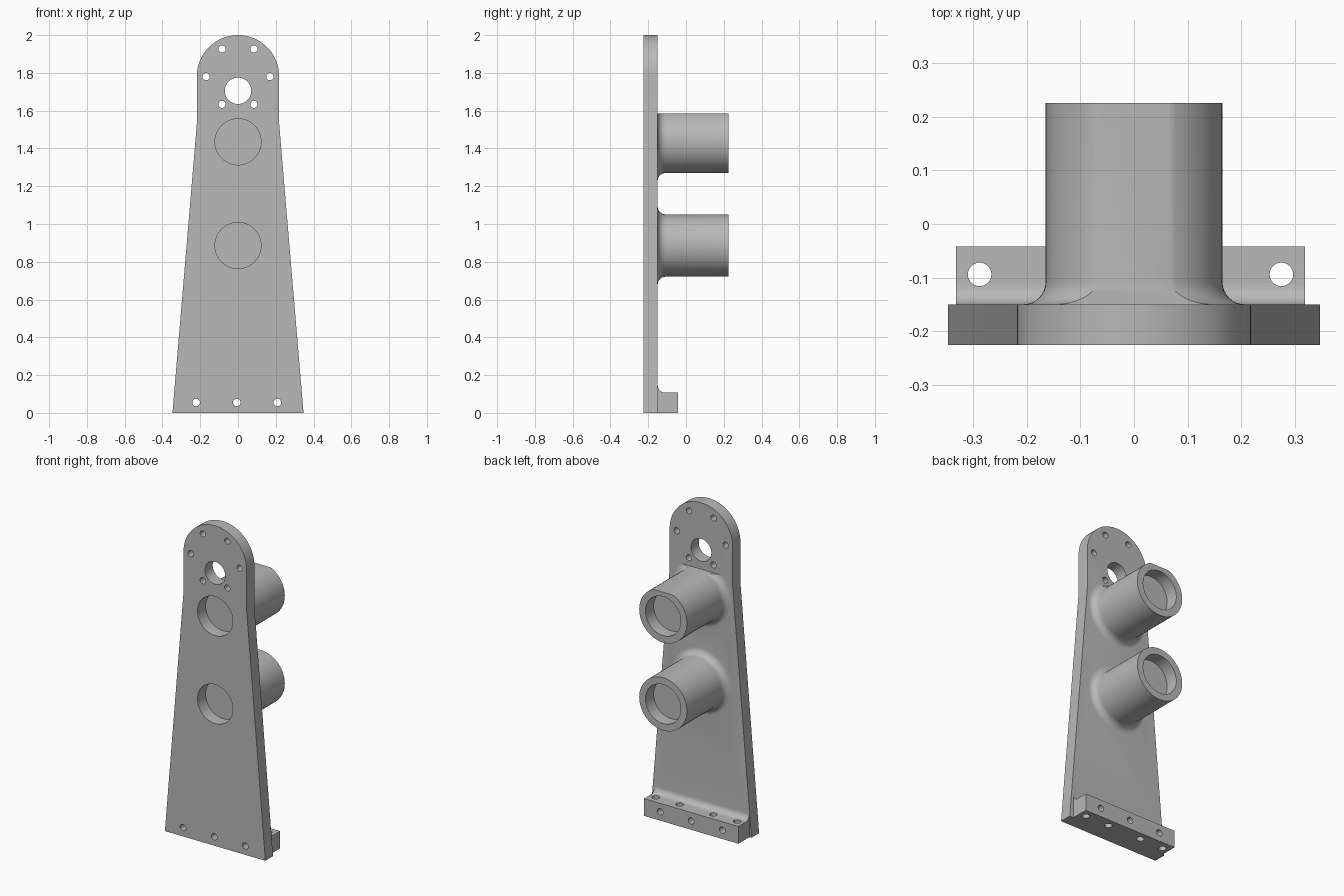
import bpy, bmesh, math
from mathutils import Matrix, Vector

if "Cube" in bpy.data.objects:
    bpy.data.objects.remove(bpy.data.objects["Cube"], do_unlink=True)

FRONT, BACK, END = -0.226, -0.15, 0.226     # plate faces and tube end, along y
TUBES = {"upper_tube": 1.435, "lower_tube": 0.886}
TUBE_R, BORE_R, LIP_R, FILLET = 0.165, 0.122, 0.101, 0.042
SHIFT = -0.0065                             # the foot sits slightly off centre


def make_object(name, bm):
    bmesh.ops.recalc_face_normals(bm, faces=bm.faces)
    mesh = bpy.data.meshes.new(name)
    bm.to_mesh(mesh)
    bm.free()
    obj = bpy.data.objects.new(name, mesh)
    bpy.context.collection.objects.link(obj)
    return obj


def prism(name, points, offset):
    """Extrude a closed outline along an offset."""
    bm = bmesh.new()
    face = bm.faces.new([bm.verts.new(p) for p in points])
    out = bmesh.ops.extrude_face_region(bm, geom=[face])
    moved = [v for v in out["geom"] if isinstance(v, bmesh.types.BMVert)]
    bmesh.ops.translate(bm, verts=moved, vec=offset)
    return make_object(name, bm)


def rod(name, centre, radius, length, axis="Y", sides=24):
    bm = bmesh.new()
    turn = Matrix.Rotation(math.pi / 2, 4, "X") if axis == "Y" else Matrix()
    bmesh.ops.create_cone(bm, cap_ends=True, segments=sides, radius1=radius,
                          radius2=radius, depth=length,
                          matrix=Matrix.Translation(centre) @ turn)
    return make_object(name, bm)


def combine(target, other, operation):
    mod = target.modifiers.new(other.name, "BOOLEAN")
    mod.operation, mod.solver, mod.object = operation, "EXACT", other
    with bpy.context.temp_override(object=target, active_object=target):
        bpy.ops.object.modifier_apply(modifier=mod.name)
    bpy.data.objects.remove(other, do_unlink=True)


# Tapered plate with a round head
HEAD_R, HEAD_Z = 0.218, 1.782
outline = [(-0.347, 0), (0.347, 0), (HEAD_R, 1.53)]
outline += [(HEAD_R * math.cos(math.pi * i / 40), HEAD_Z + HEAD_R * math.sin(math.pi * i / 40))
            for i in range(41)]
outline.append((-HEAD_R, 1.53))
bracket = prism("bearing_bracket", [(x, FRONT, z) for x, z in outline], (0, BACK - FRONT, 0))

# Foot flange with a concave fillet against the plate
R = 0.038
arc = [math.pi / 2 * i / 8 for i in range(9)]
foot = [(-0.19, 0), (-0.042, 0), (-0.042, 0.108)]
foot += [(BACK + R - R * math.sin(a), 0.108 + R - R * math.cos(a)) for a in arc]
foot.append((-0.19, 0.108 + R))
flange = prism("foot_flange", [(SHIFT - 0.326, y, z) for y, z in foot], (0.652, 0, 0))
combine(bracket, flange, "UNION")


# Bearing tubes: turned profile with a flared root
def tube(name, z):
    flare = TUBE_R + FILLET
    profile = [(0, -0.19), (flare, -0.19)]
    profile += [(flare - FILLET * math.sin(a), BACK + FILLET - FILLET * math.cos(a)) for a in arc]
    profile += [(TUBE_R, END), (0, END)]
    bm = bmesh.new()
    verts = [bm.verts.new((r, y, z)) for r, y in profile]
    edges = [bm.edges.new(pair) for pair in zip(verts, verts[1:])]
    bmesh.ops.spin(bm, geom=verts + edges, cent=(0, 0, z), axis=(0, 1, 0),
                   angle=2 * math.pi, steps=64)
    bmesh.ops.remove_doubles(bm, verts=bm.verts, dist=0.0001)
    if name == "upper_tube":                # flat milled along the top
        cut = bmesh.ops.bisect_plane(bm, geom=bm.verts[:] + bm.edges[:] + bm.faces[:],
                                     plane_co=(0, 0, z + 0.15), plane_no=(0, 0, 1),
                                     clear_outer=True)
        rim = [e for e in cut["geom_cut"] if isinstance(e, bmesh.types.BMEdge)]
        bmesh.ops.holes_fill(bm, edges=rim, sides=0)
    return make_object(name, bm)


for name, z in TUBES.items():
    combine(bracket, tube(name, z), "UNION")

# Stepped bores: a seat at each end and a narrower middle
DEPTH = 0.08
for z in TUBES.values():
    cutters = [rod("bore", (0, 0, z), LIP_R, 1, sides=64)]
    for face_y in (FRONT, END):
        side = math.copysign(1, face_y)
        mid = face_y + side * (0.1 - DEPTH) / 2
        cutters.append(rod("seat", (0, mid, z), BORE_R, 0.1 + DEPTH, sides=64))
    for cutter in cutters:
        combine(bracket, cutter, "DIFFERENCE")

# Head opening and its ring of six bolt holes
holes = [rod("head_opening", (0, BACK, 1.705), 0.07, 0.3, sides=48)]
for i in range(6):
    a = math.pi / 3 * i
    holes.append(rod("head_hole", (0.169 * math.cos(a), BACK, 1.78 + 0.169 * math.sin(a)),
                     0.019, 0.3))

# Foot holes, front to back and top to bottom
holes += [rod("foot_hole", (SHIFT + x, BACK, 0.055), 0.02, 0.4) for x in (-0.215, 0, 0.215)]
holes += [rod("floor_hole", (SHIFT + x, -0.094, 0.055), 0.022, 0.4, "Z")
          for x in (-0.2815, -0.117, 0.117, 0.2815)]
for hole in holes:
    combine(bracket, hole, "DIFFERENCE")

# Plain grey metal
metal = bpy.data.materials.new("grey_metal")
metal.use_nodes = True
colour = (0.48, 0.48, 0.48, 1)
metal.diffuse_color = colour
metal.node_tree.nodes["Principled BSDF"].inputs["Base Color"].default_value = colour
bracket.data.materials.clear()
bracket.data.materials.append(metal)
for poly in bracket.data.polygons:
    poly.material_index = 0

bpy.ops.object.select_all(action="DESELECT")
bracket.select_set(True)
bpy.context.view_layer.objects.active = bracket
bpy.ops.object.shade_smooth_by_angle(angle=math.radians(30))
